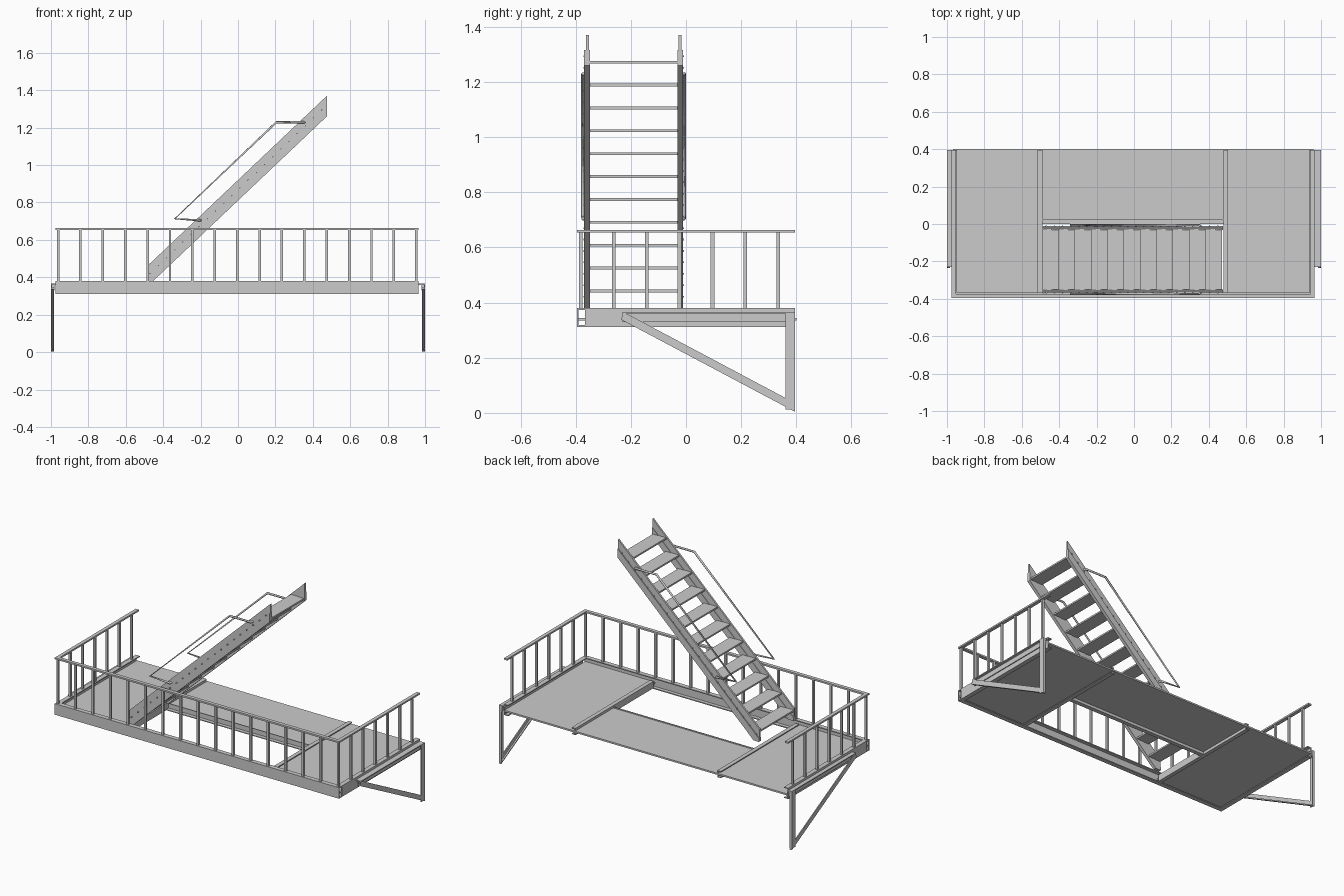
import bpy, bmesh, math
from mathutils import Vector

if "Cube" in bpy.data.objects:
    bpy.data.objects.remove(bpy.data.objects["Cube"])


def mesh_object(name, bm):
    bmesh.ops.recalc_face_normals(bm, faces=bm.faces)
    me = bpy.data.meshes.new(name)
    bm.to_mesh(me)
    bm.free()
    ob = bpy.data.objects.new(name, me)
    bpy.context.collection.objects.link(ob)
    return ob


def prism(bm, points, direction):
    """Close a planar outline and extrude it along direction."""
    d = Vector(direction)
    a = [bm.verts.new(p) for p in points]
    b = [bm.verts.new(Vector(p) + d) for p in points]
    n = len(a)
    bm.faces.new(a)
    bm.faces.new(b[::-1])
    for i in range(n):
        bm.faces.new((a[i], a[(i + 1) % n], b[(i + 1) % n], b[i]))


def box(bm, x0, x1, y0, y1, z0, z1):
    prism(bm, [(x0, y0, z0), (x1, y0, z0), (x1, y1, z0), (x0, y1, z0)], (0, 0, z1 - z0))


def channel(bm, x0, x1, y0, y1, z0, z1, web, t=0.006):
    """Box-sized C section with its web on the named side."""
    box(bm, x0, x1, y0, y1, z0, z0 + t)
    box(bm, x0, x1, y0, y1, z1 - t, z1)
    w = {'-x': (x0, x0 + t, y0, y1), '+x': (x1 - t, x1, y0, y1),
         '-y': (x0, x1, y0, y0 + t), '+y': (x0, x1, y1 - t, y1)}[web]
    box(bm, *w, z0 + t, z1 - t)


def tube(name, points, r):
    cu = bpy.data.curves.new(name, 'CURVE')
    cu.dimensions = '3D'
    cu.bevel_depth = r
    cu.bevel_resolution = 1
    cu.use_fill_caps = True
    s = cu.splines.new('POLY')
    s.points.add(len(points) - 1)
    for p, q in zip(s.points, points):
        p.co = (*q, 1)
    ob = bpy.data.objects.new(name, cu)
    bpy.context.collection.objects.link(ob)


L, R, F, B = -0.975, 0.966, -0.395, 0.395     # platform limits
OL, OR, OB = -0.49, 0.478, 0.026              # stair opening

# Outer frame channels
bm = bmesh.new()
channel(bm, L, R, F, F + 0.028, 0.312, 0.38, '-y')
channel(bm, L, L + 0.028, F + 0.028, B, 0.312, 0.38, '-x')
channel(bm, R - 0.028, R, F + 0.028, B, 0.312, 0.38, '+x')
mesh_object("platform_frame", bm)

# Beams around the opening
bm = bmesh.new()
channel(bm, OL - 0.025, OL, F + 0.028, B, 0.318, 0.36, '+x')
channel(bm, OR, OR + 0.025, F + 0.028, B, 0.318, 0.36, '-x')
box(bm, OL, OR, OB - 0.004, OB, 0.318, 0.352)
box(bm, OL, OR, OB - 0.026, OB - 0.004, 0.318, 0.323)
mesh_object("opening_beams", bm)

# Deck plates
bm = bmesh.new()
box(bm, L + 0.006, OL - 0.006, F + 0.006, 0.4, 0.335, 0.345)
box(bm, OR + 0.006, R - 0.006, F + 0.006, 0.4, 0.335, 0.345)
box(bm, OL - 0.006, OR + 0.006, OB, 0.4, 0.335, 0.345)
mesh_object("deck_plates", bm)

# Railing: flat top bars and square balusters
bm = bmesh.new()
w = 0.022
box(bm, L, R, F, F + w, 0.654, 0.664)
for x0 in (L, R - w):
    box(bm, x0, x0 + w, F + w, B, 0.654, 0.664)
mesh_object("railing_top", bm)
bm = bmesh.new()
h = 0.0065
fy = F + 0.013
xa, xb = L + 0.013, R - 0.013
for i in range(17):
    x = xa + (xb - xa) * i / 16
    box(bm, x - h, x + h, fy - h, fy + h, 0.38, 0.654)
for x in (xa, xb):
    for i in range(1, 7):
        y = fy + 0.1195 * i
        box(bm, x - h, x + h, y - h, y + h, 0.38, 0.654)
mesh_object("railing_balusters", bm)

# Triangular wall brackets from angle bars
for side, edge, label in ((-1, L, "left"), (1, R, "right")):
    bm = bmesh.new()
    xo, xi = side * 1.0, side * 0.994
    xf = side * 0.985

    def span(a, b):
        return min(a, b), max(a, b)
    box(bm, *span(xo, xi), 0.361, 0.395, 0.012, 0.362)
    box(bm, *span(xi, xf), 0.389, 0.395, 0.012, 0.362)
    box(bm, *span(xf, side * 0.98), -0.23, 0.395, 0.33, 0.366)
    box(bm, *span(xo, edge), -0.23, 0.395, 0.36, 0.366)
    prism(bm, [(xo, -0.235, 0.338), (xo, 0.395, 0.004), (xo, 0.395, 0.036),
               (xo, -0.2, 0.352), (xo, -0.228, 0.366)], (-side * 0.006, 0, 0))
    prism(bm, [(xi, -0.235, 0.338), (xi, 0.395, 0.004), (xi, 0.395, 0.011),
               (xi, -0.232, 0.345)], (-side * 0.009, 0, 0))
    mesh_object(label + "_wall_bracket", bm)

# Stair stringers: plate with a thicker lower half
K = 0.948


def low(x):
    return 0.81 + K * x


XB, XT = -0.49, 0.475


def stringer_outline(y, top):
    return [(XB, y, 0.38), ((0.38 - 0.81) / K, y, 0.38), (XT, y, low(XT)),
            (XT, y, low(XT) + top), (XB, y, low(XB) + top)]


CY = -0.19
for s, label in ((-1, "front"), (1, "rear")):
    bm = bmesh.new()
    prism(bm, stringer_outline(CY + s * 0.162, 0.11), (0, s * 0.011, 0))
    prism(bm, stringer_outline(CY + s * 0.159, 0.055), (0, s * 0.020, 0))
    for i in range(11):
        x = -0.447 + 0.0873 * i
        z = 0.442 + 0.083 * i
        y0, y1 = sorted((CY + s * 0.17, CY + s * 0.182))
        for dx in (-0.022, 0.022):
            zz = z + dx * K
            box(bm, x + dx - 0.003, x + dx + 0.003, y0, y1, zz - 0.003, zz + 0.003)
    mesh_object(label + "_stringer", bm)
    # Bent stair handrail outside the stringer
    yr, ys = CY + s * 0.184, CY + s * 0.17
    tube(label + "_stair_handrail",
         [(0.355, ys, 1.228), (0.35, yr, 1.229), (0.205, yr, 1.229), (-0.338, yr, 0.713),
          (-0.205, yr, 0.705), (-0.2, ys, 0.705)], 0.0065)

# Treads
bm = bmesh.new()
for i in range(11):
    x, z = -0.447 + 0.0873 * i, 0.442 + 0.083 * i
    box(bm, max(x - 0.045, XB), min(x + 0.045, XT), CY - 0.162, CY + 0.162, z - 0.005, z + 0.005)
mesh_object("stair_treads", bm)
